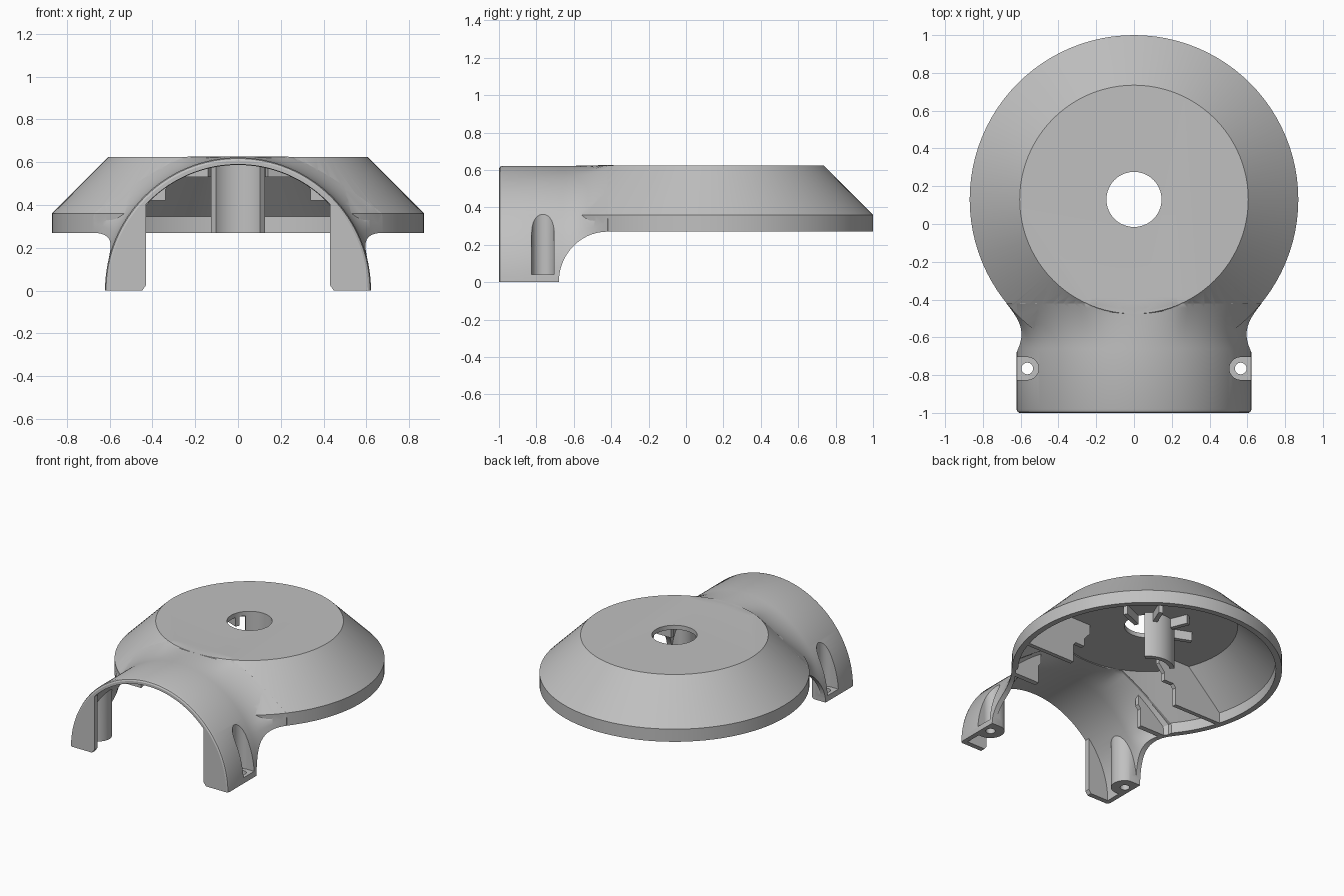
import bpy, bmesh
from math import sin, cos, pi, radians, sqrt

cube = bpy.data.objects.get("Cube")
if cube:
    bpy.data.objects.remove(cube, do_unlink=True)

CY = 0.13          # y of the round cover's axis

grey = bpy.data.materials.new("plain grey plastic")
grey.use_nodes = True
colour = (0.53, 0.53, 0.53, 1)
grey.diffuse_color = colour
grey.node_tree.nodes["Principled BSDF"].inputs["Base Color"].default_value = colour


def loft(name, rings):
    """Closed solid through a list of equal-length point rings."""
    bm = bmesh.new()
    rows = [[bm.verts.new(p) for p in ring] for ring in rings]
    n = len(rows[0])
    for a, b in zip(rows, rows[1:]):
        for i in range(n):
            j = (i + 1) % n
            bm.faces.new((a[i], a[j], b[j], b[i]))
    bm.faces.new(rows[0][::-1])
    bm.faces.new(rows[-1])
    if bm.calc_volume(signed=True) < 0:
        bmesh.ops.reverse_faces(bm, faces=bm.faces[:])
    mesh = bpy.data.meshes.new(name)
    bm.to_mesh(mesh)
    bm.free()
    mesh.materials.append(grey)
    obj = bpy.data.objects.new(name, mesh)
    bpy.context.collection.objects.link(obj)
    return obj


def prism(name, pts, axis, lo, hi):
    """Extrude a 2D outline along x, y or z."""
    place = {"x": lambda p, d: (d, p[0], p[1]),
             "y": lambda p, d: (p[0], d, p[1]),
             "z": lambda p, d: (p[0], p[1], d)}[axis]
    return loft(name, [[place(p, d) for p in pts] for d in (lo, hi)])


def arc(cx, cy, r, a0, a1, n):
    """Points along an arc, angles in degrees, both ends included."""
    return [(cx + r * cos(radians(a0 + (a1 - a0) * i / n)),
             cy + r * sin(radians(a0 + (a1 - a0) * i / n))) for i in range(n + 1)]


def turned(name, profile, n=96):
    return loft(name, [[(x, y, z) for x, y in arc(0, CY, r, 0, 360, n)[:-1]]
                       for r, z in profile])


def combine(target, tool, operation):
    """Apply a boolean and discard the tool."""
    mod = target.modifiers.new("bool", 'BOOLEAN')
    mod.operation = operation
    mod.solver = 'EXACT'
    mod.object = tool
    bpy.context.view_layer.objects.active = target
    bpy.ops.object.modifier_apply(modifier=mod.name)
    bpy.data.objects.remove(tool, do_unlink=True)


def cover_radius(t):
    """Polar outline of the bevelled cover where the neck meets it."""
    c, s = abs(cos(t)), sin(t)
    k = 1.23 ** 2 - 0.55 ** 2
    slope = k / (1.23 * s + sqrt((1.23 * s) ** 2 + (c * c - s * s) * k))
    return min(slope, 0.627 / max(s, 0.01), 0.676 / max(c, 0.01))


def neck_ring(y, inset, floor, blend=0.0, squash=1.0):
    """Arch section that blends from a half circle to the cover's outline."""
    ring = []
    for i in range(65):
        t = pi * i / 64
        r = (1 - blend) * 0.622 + blend * cover_radius(t) - inset
        ring.append((r * cos(t), y, squash * r * sin(t)))
    return ring + [(ring[-1][0], y, floor), (ring[0][0], y, floor)]


def neck_blend(inset, floor):
    """Sections where the neck flares into the cover."""
    steps = 10
    rings = [neck_ring(-0.66 + 0.24 * i / steps, inset, floor, (i / steps) ** 2)
             for i in range(steps + 1)]
    return rings + [neck_ring(-0.2, inset, floor, 1, 0.98)]


def stadium(s, r):
    """Rounded slot outline, open towards the outside of the neck."""
    return [(s * x, y) for x, y in
            arc(0.565, -0.765, r, 90, 270, 24) + [(0.9, -0.765 - r), (0.9, -0.765 + r)]]


# Outer form: bevelled round cover joined to a flaring arched neck
housing = turned("housing", [(0.87, 0.2), (0.87, 0.36), (0.605, 0.625)])
lip = [neck_ring(y, inset, -0.1) for y, inset in
       ((-1, 0.015), (-0.994, 0.005), (-0.98, 0))]
combine(housing, loft("neck", lip + neck_blend(0, -0.1)), 'UNION')

# Underside line: flat leg ends, curved rear edge of the legs, then the flat rim
under = [(-0.42 + 0.26 * cos(radians(t)), 0.27 * sin(radians(t)))
         for t in range(180, 89, -5)]
under = [(-1.5, -0.5), (-1.5, 0)] + under + [(1.5, 0.27), (1.5, -0.5)]
combine(housing, prism("under_cut", under, "x", -1.5, 1.5), 'DIFFERENCE')

# Centre hole, screw pockets and screw holes
combine(housing, turned("centre_hole", [(0.146, 0.1), (0.146, 1)], 40), 'DIFFERENCE')
for s in (-1, 1):
    combine(housing, prism("pocket", stadium(s, 0.06), "z", 0.04, 1), 'DIFFERENCE')
    hole = arc(s * 0.565, -0.765, 0.031, 0, 360, 24)[:-1]
    combine(housing, prism("screw_hole", hole, "z", -0.5, 0.2), 'DIFFERENCE')

# Hollow core, which is trimmed wherever an inner part must stay solid
core = turned("core", [(0.83, 0.1), (0.83, 0.345), (0.585, 0.594)])
neck_core = loft("neck_core", [neck_ring(-1.1, 0.032, -0.2)] + neck_blend(0.035, -0.2))
combine(core, neck_core, 'UNION')

inner_parts = []
for s in (-1, 1):
    # Front leg plate
    plate = [(0.43, 0.025), (0.455, -0.01), (0.455, -0.3), (0.9, -0.3), (0.9, 0.8), (0.43, 0.8)]
    inner_parts.append(prism("leg_plate", [(s * x, z) for x, z in plate], "y", -1.2, -0.965))
    # Screw boss
    inner_parts.append(prism("screw_boss", stadium(s, 0.09), "z", -0.3, 0.8))
    # Long and short stepped side ribs
    step = [(0.41, 0.42), (0.43, 0.395), (0.43, 0.05), (1, 0.05), (1, 0.8)]
    long_rib = [(0.29, 0.8), (0.29, 0.53), (0.338, 0.475), (0.338, 0.42)] + step
    short_rib = [(0.41, 0.8)] + step
    for name, outline, y in (("long_rib", long_rib, -0.11), ("short_rib", short_rib, -0.46)):
        inner_parts.append(prism(name, [(s * x, z) for x, z in outline],
                                 "y", y - 0.015, y + 0.015))

# Curved guide wall behind the centre hole
guide = arc(0, CY, 0.178, 45, 135, 24) + arc(0, CY, 0.12, 135, 45, 24)
inner_parts.append(prism("guide_wall", guide, "z", 0.05, 0.8))

# Short ribs fanning out under the ceiling
for k in range(4):
    a = radians(22.5 + 45 * k)
    corners = [(0.12, -0.015), (0.3, -0.015), (0.3, 0.015), (0.12, 0.015)]
    pts = [(u * cos(a) - v * sin(a), CY + u * sin(a) + v * cos(a)) for u, v in corners]
    inner_parts.append(prism("fan_rib", pts, "z", 0.53, 0.8))

for part in inner_parts:
    combine(core, part, 'DIFFERENCE')
combine(housing, core, 'DIFFERENCE')

# Smooth curves, crisp edges
bpy.ops.object.select_all(action='DESELECT')
housing.select_set(True)
bpy.context.view_layer.objects.active = housing
bpy.ops.object.shade_smooth_by_angle(angle=radians(25))
